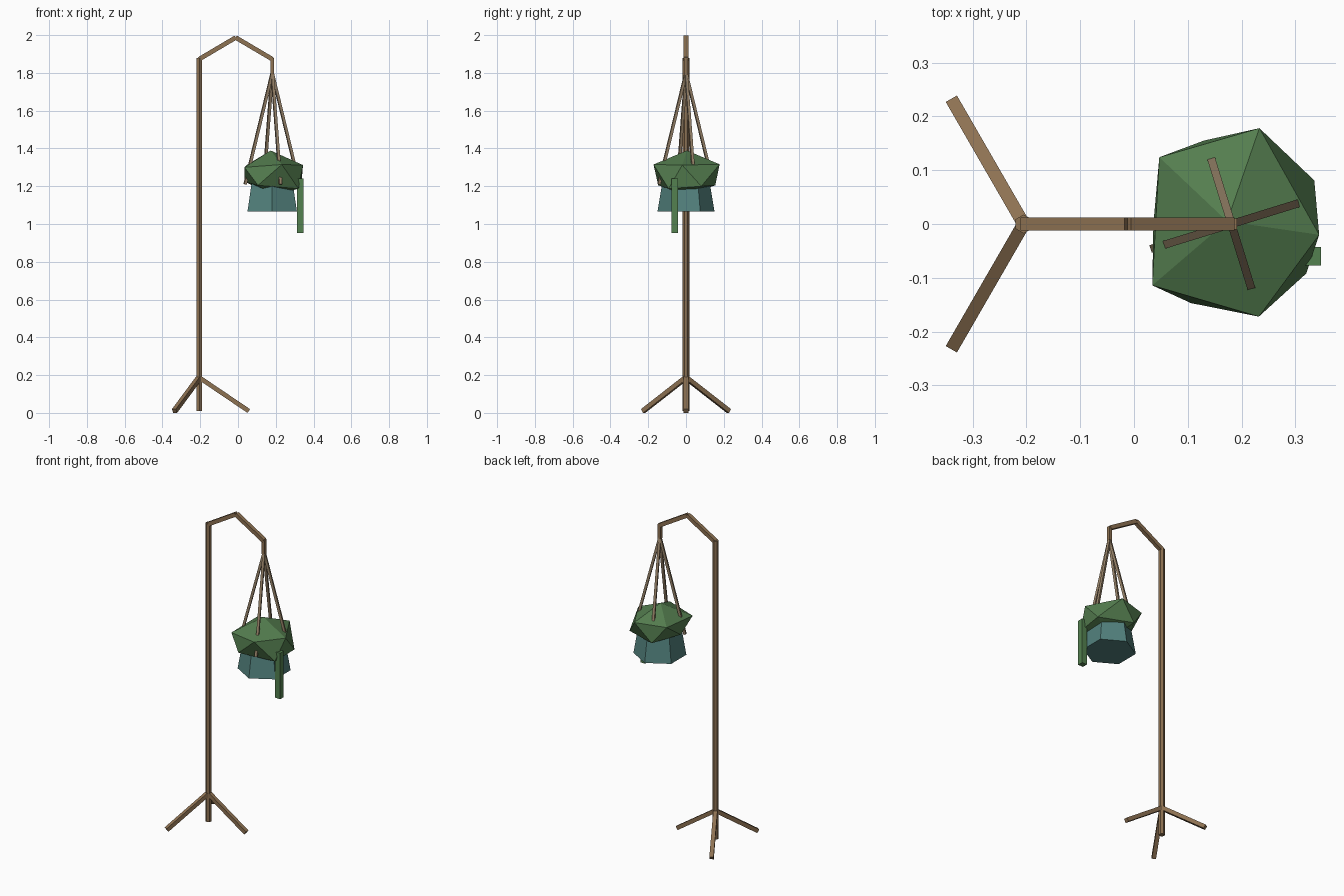
import bpy, bmesh
from math import sin, cos, pi, sqrt
from mathutils import Vector, Matrix

if "Cube" in bpy.data.objects:
    bpy.data.objects.remove(bpy.data.objects["Cube"])


def material(name, rgb):
    m = bpy.data.materials.new(name)
    m.diffuse_color = (*rgb, 1)
    m.use_nodes = True
    m.node_tree.nodes["Principled BSDF"].inputs["Base Color"].default_value = m.diffuse_color
    return m


WOOD = material("wood", (0.27, 0.168, 0.085))
ROPE = material("rope", (0.31, 0.225, 0.14))
CLAY = material("glazed_clay", (0.085, 0.22, 0.205))
LEAF = material("leaf", (0.088, 0.205, 0.078))
VINE = material("vine", (0.088, 0.22, 0.08))


def finish(name, bm, mat):
    bmesh.ops.recalc_face_normals(bm, faces=bm.faces)
    me = bpy.data.meshes.new(name)
    bm.to_mesh(me)
    bm.free()
    me.materials.append(mat)
    ob = bpy.data.objects.new(name, me)
    bpy.context.collection.objects.link(ob)
    return ob


def beam(name, a, b, r, mat, sides=4, r2=None):
    """Prism between two points; four-sided beams keep a flat side up."""
    a, b = Vector(a), Vector(b)
    d = b - a
    rot = Matrix() if d.x == d.y == 0 else d.to_track_quat('Z', 'Y').to_matrix().to_4x4()
    if sides == 4:
        rot = rot @ Matrix.Rotation(pi / 4, 4, 'Z')
    bm = bmesh.new()
    bmesh.ops.create_cone(bm, cap_ends=True, segments=sides, radius1=r,
                          radius2=r if r2 is None else r2, depth=d.length,
                          matrix=Matrix.Translation((a + b) / 2) @ rot)
    return finish(name, bm, mat)


PX, HX = -0.205, 0.181         # pole and hanging-pot axes
R = 0.012 * sqrt(2)

# Pole and tripod legs
beam("pole", (PX, 0, 0.011), (PX, 0, 1.88), 0.0175, WOOD, 6)
for i in range(3):
    t = i * 2 * pi / 3
    beam(f"leg_{i + 1}", (PX, 0, 0.187),
         (PX + 0.262 * cos(t), 0.262 * sin(t), 0.01), R, WOOD)

# Bent arm and hook
beam("arm_rise", (PX, 0, 1.873), (-0.012, 0, 1.987), R, WOOD)
beam("arm_fall", (-0.012, 0, 1.987), (HX, 0, 1.873), R, WOOD)
beam("hook", (HX, 0, 1.79), (HX, 0, 1.88), 0.0145, WOOD)

# Hanging ropes
for i in range(4):
    t = 0.3 + i * pi / 2
    beam(f"rope_{i + 1}", (HX, 0, 1.80),
         (HX + 0.15 * cos(t), 0.15 * sin(t), 1.21), 0.0105, ROPE)

# Six-sided pot
beam("pot", (HX, 0, 1.066), (HX, 0, 1.25), 0.151, CLAY, 6, 0.12)

# Foliage: slightly uneven flattened icosahedron
upper = [(0.344, -0.02, 1.312), (0.233, 0.178, 1.316), (0.047, 0.124, 1.313),
         (0.034, -0.114, 1.30), (0.232, -0.172, 1.315)]
lower = [(0.335, 0.081, 1.20), (0.13, 0.155, 1.205), (0.036, 0.0, 1.225),
         (0.106, -0.147, 1.205), (0.32, -0.092, 1.187)]
bm = bmesh.new()
top = bm.verts.new((0.173, 0.005, 1.389))
base = bm.verts.new((0.18, 0, 1.15))
u = [bm.verts.new(p) for p in upper]
l = [bm.verts.new(p) for p in lower]
for i in range(5):
    j = (i + 1) % 5
    for tri in ((top, u[i], u[j]), (u[i], l[i], u[j]),
                (u[j], l[i], l[j]), (base, l[j], l[i])):
        bm.faces.new(tri)
finish("foliage", bm, LEAF)

# Trailing vine
beam("vine", (0.3295, -0.06, 0.952), (0.3295, -0.06, 1.24), 0.0175 * sqrt(2), VINE)
